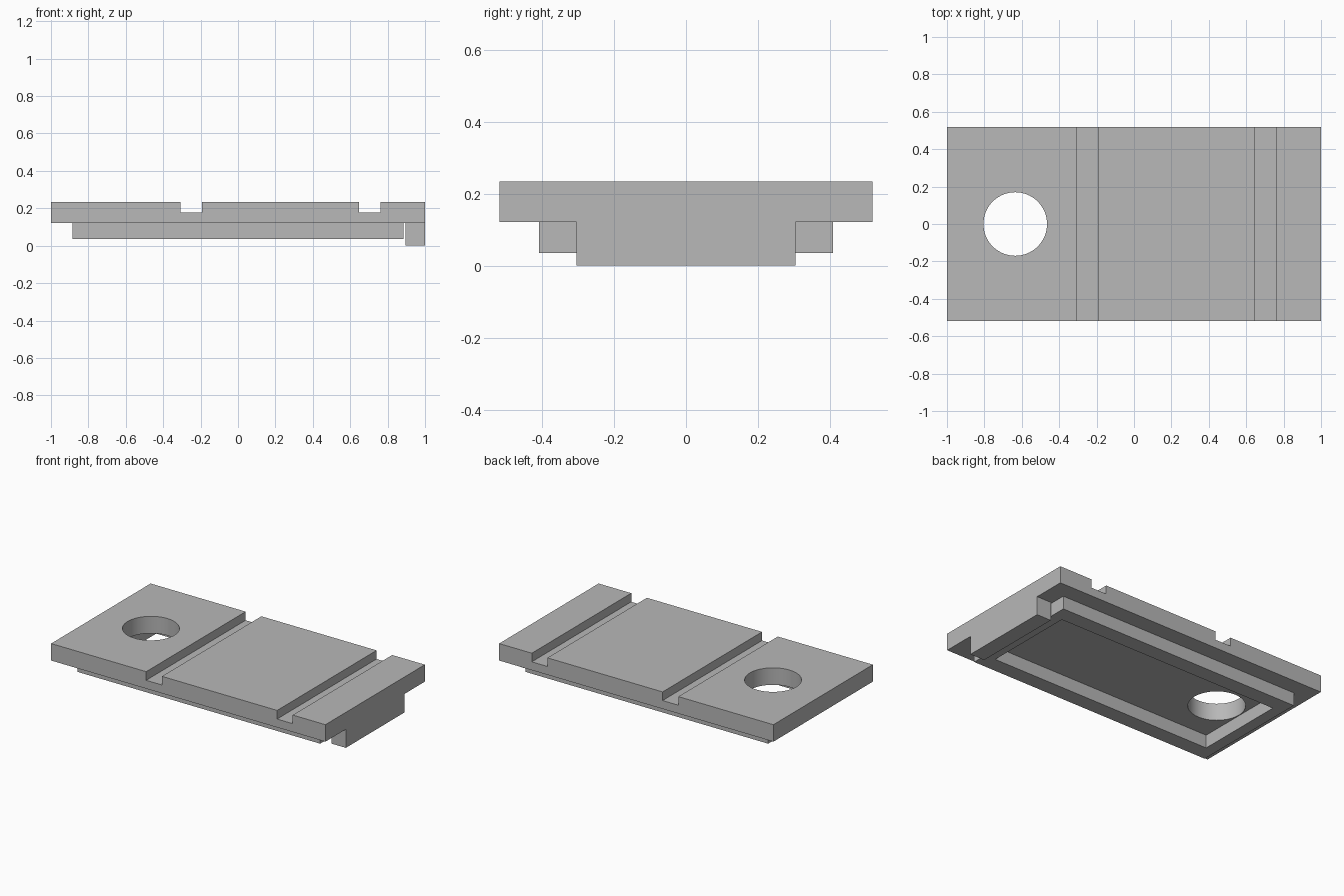
import bpy
import bmesh
from math import radians

if "Cube" in bpy.data.objects:
    bpy.data.objects.remove(bpy.data.objects["Cube"], do_unlink=True)

grey = bpy.data.materials.new("plain_grey")
grey.use_nodes = True
colour = (0.48, 0.48, 0.48, 1)
grey.diffuse_color = colour
grey.node_tree.nodes["Principled BSDF"].inputs["Base Color"].default_value = colour

# Heights of the layers
LIP_BOTTOM, PLATE_BOTTOM, GROOVE_FLOOR, TOP = 0.036, 0.122, 0.177, 0.234
HALF_DEPTH, INNER_HALF = 0.518, 0.305


def prism(name, outline, half_depth):
    """Extrude an (x, z) outline along y."""
    bm = bmesh.new()
    face = bm.faces.new([bm.verts.new((x, -half_depth, z)) for x, z in outline])
    new = bmesh.ops.extrude_face_region(bm, geom=[face])["geom"]
    verts = [v for v in new if isinstance(v, bmesh.types.BMVert)]
    bmesh.ops.translate(bm, verts=verts, vec=(0, 2 * half_depth, 0))
    bmesh.ops.recalc_face_normals(bm, faces=bm.faces)
    mesh = bpy.data.meshes.new(name)
    bm.to_mesh(mesh)
    bm.free()
    mesh.materials.append(grey)
    obj = bpy.data.objects.new(name, mesh)
    bpy.context.collection.objects.link(obj)
    return obj


def box(name, x0, x1, half_depth, z0, z1):
    return prism(name, [(x0, z0), (x1, z0), (x1, z1), (x0, z1)], half_depth)


def cut(obj, cutter):
    """Subtract the cutter from the part, then remove it."""
    mod = obj.modifiers.new("cut", "BOOLEAN")
    mod.operation = "DIFFERENCE"
    mod.solver = "EXACT"
    mod.object = cutter
    bpy.context.view_layer.objects.active = obj
    bpy.ops.object.modifier_apply(modifier=mod.name)
    bpy.data.objects.remove(cutter, do_unlink=True)


# Cover plate with two cross grooves
outline = [(-1, PLATE_BOTTOM), (1, PLATE_BOTTOM), (1, TOP)]
for right, left in ((0.762, 0.648), (-0.192, -0.307)):
    outline += [(right, TOP), (right, GROOVE_FLOOR), (left, GROOVE_FLOOR), (left, TOP)]
outline.append((-1, TOP))
plate = prism("cover_plate", outline, HALF_DEPTH)

# Round finger hole
bpy.ops.mesh.primitive_cylinder_add(vertices=64, radius=0.17, depth=1,
                                    location=(-0.635, 0, PLATE_BOTTOM))
hole = bpy.context.object
hole.data.materials.append(grey)
cut(plate, hole)
bpy.ops.object.select_all(action="DESELECT")
plate.select_set(True)
bpy.context.view_layer.objects.active = plate
bpy.ops.object.shade_smooth_by_angle(angle=radians(30))

# Rectangular locating lip under the plate
lip = box("locating_lip", -0.885, 0.885, 0.408, LIP_BOTTOM, PLATE_BOTTOM)
cut(lip, box("lip_opening", -0.81, 0.81, INNER_HALF, -1, 1))

# End tab
box("end_tab", 0.895, 1, INNER_HALF, 0, PLATE_BOTTOM)
